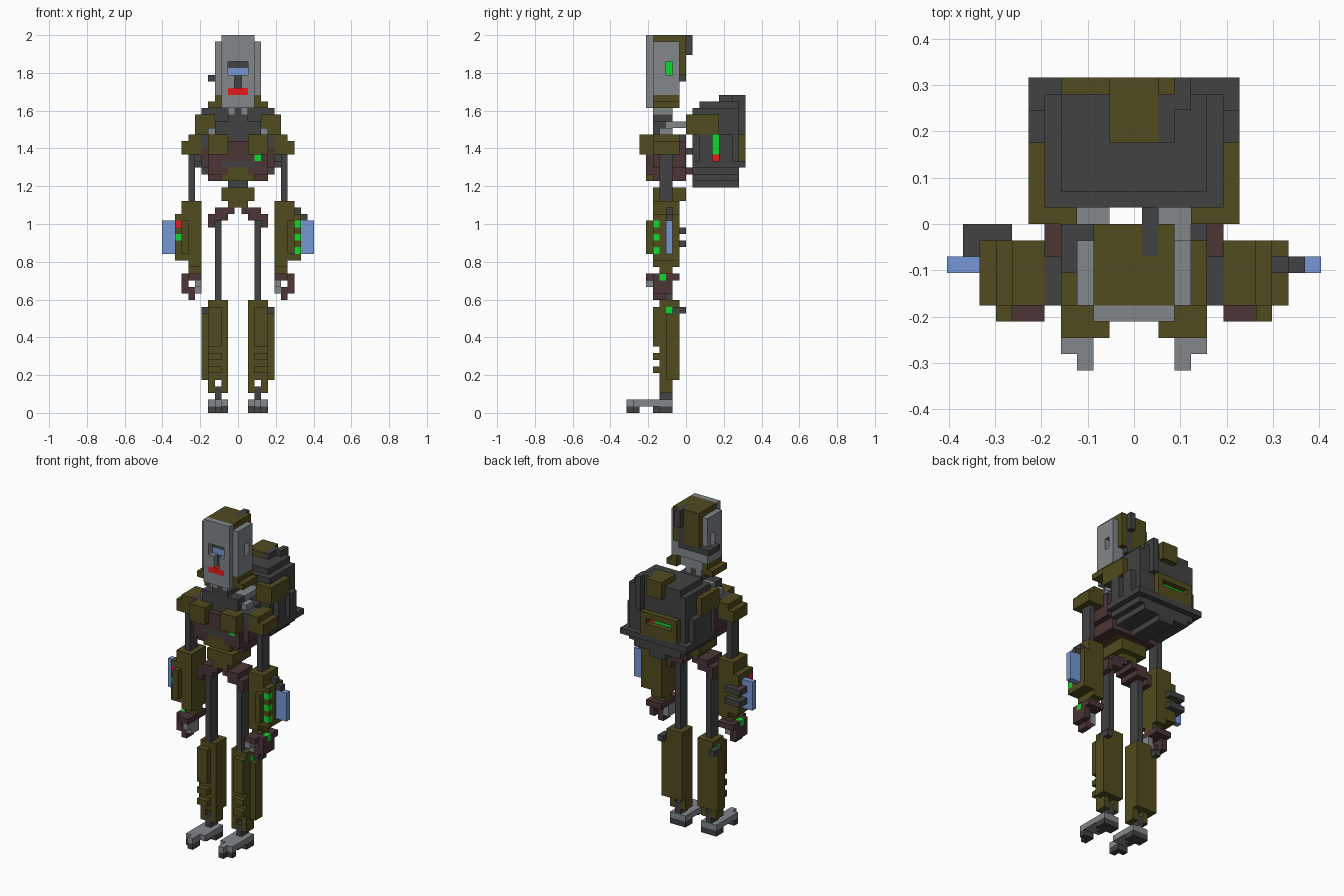
import bpy, bmesh

if "Cube" in bpy.data.objects:
    bpy.data.objects.remove(bpy.data.objects["Cube"])

V = 2 / 57            # size of one block
PALETTE = {"olive": (81, 76, 30), "charcoal": (66, 66, 66), "maroon": (76, 53, 54),
           "grey": (130, 135, 139), "red": (240, 28, 28), "green": (18, 215, 48),
           "blue": (118, 152, 214)}
NAMES = list(PALETTE)
cells = {}            # block position -> (part, colour)
part = ""


def linear(c):
    c /= 255
    return c / 12.92 if c < 0.04045 else ((c + 0.055) / 1.055) ** 2.4


def fill(colour, x, y, z, mirror=False):
    """Fill inclusive block ranges; later fills recolour or cut earlier ones."""
    for i in range(x[0], x[1] + 1):
        for j in range(y[0], y[1] + 1):
            for k in range(z[0], z[1] + 1):
                for p in ({(i, j, k), (-i, j, k)} if mirror else {(i, j, k)}):
                    if colour is None:
                        cells.pop(p, None)
                    else:
                        cells[p] = (part, colour)


def both(colour, x, y, z):
    fill(colour, x, y, z, True)


# Feet: staggered toes and a heel
part = "feet"
both("grey", (2, 4), (-7, -3), (1, 1))
both("grey", (4, 4), (-8, -8), (1, 1))
both("grey", (3, 3), (-9, -8), (1, 1))
both("charcoal", (3, 3), (-9, -8), (0, 0))
both("charcoal", (4, 4), (-8, -8), (0, 0))
both("charcoal", (2, 4), (-4, -3), (0, 0))
both("charcoal", (3, 3), (-5, -5), (0, 0))

# Leg rods and ankles
part = "leg_rods"
both("charcoal", (3, 3), (-4, -3), (2, 3))
both("charcoal", (3, 3), (-4, -3), (17, 29))

# Shin armour with vents and knee lamps
part = "shin_armour"
both("olive", (2, 2), (-4, -3), (3, 4))
both("olive", (4, 4), (-4, -3), (3, 4))
both("olive", (2, 4), (-4, -2), (5, 16))
both("olive", (5, 5), (-3, -2), (5, 14))
both("olive", (3, 4), (-5, -5), (10, 15))
both("olive", (3, 4), (-5, -5), (8, 8))
both("olive", (3, 4), (-5, -5), (6, 6))
both("green", (4, 4), (-3, -3), (15, 15))
both("charcoal", (5, 5), (-2, -1), (15, 15))

# Hips
part = "hips"
both("maroon", (4, 4), (-5, -2), (28, 29))
both("maroon", (2, 3), (-5, -2), (29, 29))
both("maroon", (1, 3), (-5, -2), (30, 30))

# Pelvis, waist and belly
part = "pelvis"
fill("olive", (-1, 1), (-5, -2), (31, 31))
fill("olive", (-2, 2), (-5, -1), (32, 33))
fill("charcoal", (-1, 1), (-4, -3), (34, 34))

# Chest
part = "chest"
both("maroon", (0, 4), (-5, -1), (35, 35))
both("maroon", (0, 4), (-6, -1), (36, 40))
both("maroon", (5, 5), (-5, -1), (37, 40))
fill("olive", (-2, 2), (-6, -2), (35, 35))
fill("olive", (-1, 1), (-6, -6), (36, 36))
fill("charcoal", (-2, 2), (-6, -6), (37, 37))
fill("charcoal", (-4, 4), (-5, -1), (41, 41))
fill("charcoal", (-3, 3), (-5, -3), (42, 43))
fill("charcoal", (-1, 1), (-5, -5), (41, 42))
fill("charcoal", (-1, 1), (-5, -3), (44, 44))
both("charcoal", (5, 5), (-5, -3), (40, 41))
both("olive", (2, 4), (-7, -6), (39, 41))
fill("green", (3, 3), (-6, -6), (38, 38))

# Braces from the chest to the backpack
part = "backpack_braces"
both("grey", (2, 4), (-4, -3), (42, 42))
both("grey", (2, 3), (-3, 0), (43, 43))
both("maroon", (2, 2), (0, 0), (36, 36))
both("charcoal", (2, 2), (0, 0), (39, 39))

# Shoulders and upper arm rods
part = "arms"
both("charcoal", (7, 7), (-4, -3), (32, 38))
both("olive", (6, 8), (-5, -2), (39, 40))
both("olive", (6, 7), (-5, -2), (41, 41))

# Forearms with side shields, lamps and handles
part = "forearms"
both("olive", (6, 8), (-5, -2), (23, 31))
both("olive", (8, 8), (-6, -6), (24, 28))
both("olive", (9, 9), (-5, -2), (23, 29))
both("olive", (6, 7), (-5, -2), (22, 22))
both("olive", (6, 7), (-4, -3), (21, 21))
both("blue", (10, 11), (-3, -3), (24, 28))
for k in (24, 26, 28):
    fill("green", (9, 9), (-5, -5), (k, k))
fill("green", (-9, -9), (-5, -5), (26, 26))
fill("red", (-9, -9), (-5, -5), (28, 28))
fill("charcoal", (9, 10), (-3, -3), (29, 29))
fill("charcoal", (9, 9), (-3, -3), (30, 30))
for k in (25, 27):
    fill("charcoal", (-10, -8), (-2, -1), (k, k))

# Hands: palm, thumb and fingers
part = "hands"
both("maroon", (6, 8), (-5, -2), (20, 20))
both("maroon", (6, 7), (-6, -6), (20, 20))
both("maroon", (8, 8), (-5, -3), (18, 19))
both("maroon", (7, 7), (-5, -4), (17, 18))
both("grey", (6, 6), (-6, -4), (19, 19))
both("grey", (6, 6), (-5, -4), (18, 18))
both("green", (8, 8), (-4, -4), (20, 20))

# Neck and collar
part = "neck"
fill("charcoal", (0, 0), (-5, -3), (43, 45))
both("grey", (1, 1), (-5, -3), (45, 45))
both("olive", (3, 4), (-5, -2), (46, 46))
both("olive", (3, 3), (-5, -2), (47, 47))

# Head: jaw, cap, face plate, side plates and sensors
part = "head"
fill("grey", (-2, 2), (-6, -3), (46, 47))
fill("grey", (-2, 2), (-5, -2), (48, 50))
fill("olive", (-2, 2), (-5, -1), (51, 56))
fill("grey", (-2, 2), (-6, -6), (48, 56))
both("grey", (3, 3), (-5, -2), (48, 55))
both(None, (3, 3), (-3, -3), (51, 52))
both("green", (2, 2), (-3, -3), (51, 52))
fill(None, (-1, 1), (-6, -6), (51, 52))
fill(None, (0, 0), (-6, -6), (49, 50))
fill("blue", (-1, 1), (-5, -5), (51, 51))
fill("charcoal", (-1, 1), (-5, -5), (52, 52))
fill("charcoal", (0, 0), (-5, -5), (49, 50))
fill("red", (-1, 1), (-6, -6), (48, 48))
fill("charcoal", (1, 1), (-2, -1), (50, 56))
fill("charcoal", (1, 1), (0, 0), (54, 56))
fill("charcoal", (-4, 1), (-1, -1), (50, 50))
fill("charcoal", (-4, -4), (-3, -1), (50, 50))

# Backpack: stepped body, rim, side pads, top hatch, hose and rear panel
part = "backpack"
fill("charcoal", (-1, 1), (1, 7), (34, 34))
fill("charcoal", (-4, 4), (1, 7), (35, 35))
fill("charcoal", (-5, 5), (1, 7), (36, 45))
fill("charcoal", (-6, 6), (1, 8), (37, 37))
both("charcoal", (6, 6), (2, 6), (38, 41))
fill("charcoal", (-4, 4), (2, 7), (46, 46))
fill("charcoal", (2, 2), (5, 7), (47, 47))
fill("charcoal", (3, 3), (7, 8), (42, 47))
fill("olive", (-1, 1), (5, 8), (45, 47))
both("olive", (6, 6), (0, 4), (42, 44))
both("olive", (4, 5), (0, 0), (42, 44))
fill("olive", (-4, 2), (8, 8), (38, 41))
fill(None, (-3, 1), (8, 8), (40, 40))
fill("green", (-3, 0), (7, 7), (40, 40))
fill("red", (1, 1), (7, 7), (40, 40))
fill(None, (6, 6), (4, 4), (38, 41))
fill("green", (5, 5), (4, 4), (39, 41))
fill("red", (5, 5), (4, 4), (38, 38))

# Turn the blocks of each part into one mesh of its exposed faces
materials = []
for name, rgb in PALETTE.items():
    m = bpy.data.materials.new(name)
    m.diffuse_color = (*[linear(c) for c in rgb], 1)
    m.use_nodes = True
    m.node_tree.nodes["Principled BSDF"].inputs["Base Color"].default_value = m.diffuse_color
    materials.append(m)

for name in sorted({p for p, _ in cells.values()}):
    bm = bmesh.new()
    for (i, j, k), (owner, colour) in cells.items():
        if owner != name:
            continue
        for axis in range(3):
            for s in (-1, 1):
                n = [i, j, k]
                n[axis] += s
                if tuple(n) in cells:
                    continue
                ring = []
                for a, b in ((-1, -1), (1, -1), (1, 1), (-1, 1))[::s]:
                    c = [i, j + 0.5, k + 0.5]
                    c[axis] += s / 2
                    c[(axis + 1) % 3] += a / 2
                    c[(axis + 2) % 3] += b / 2
                    ring.append(bm.verts.new([q * V for q in c]))
                bm.faces.new(ring).material_index = NAMES.index(colour)
    bmesh.ops.remove_doubles(bm, verts=bm.verts, dist=0.001)
    bmesh.ops.dissolve_limit(bm, angle_limit=0.01, verts=bm.verts, edges=bm.edges,
                             delimit={"MATERIAL"})
    mesh = bpy.data.meshes.new(name)
    bm.to_mesh(mesh)
    bm.free()
    for m in materials:
        mesh.materials.append(m)
    bpy.context.collection.objects.link(bpy.data.objects.new(name, mesh))
